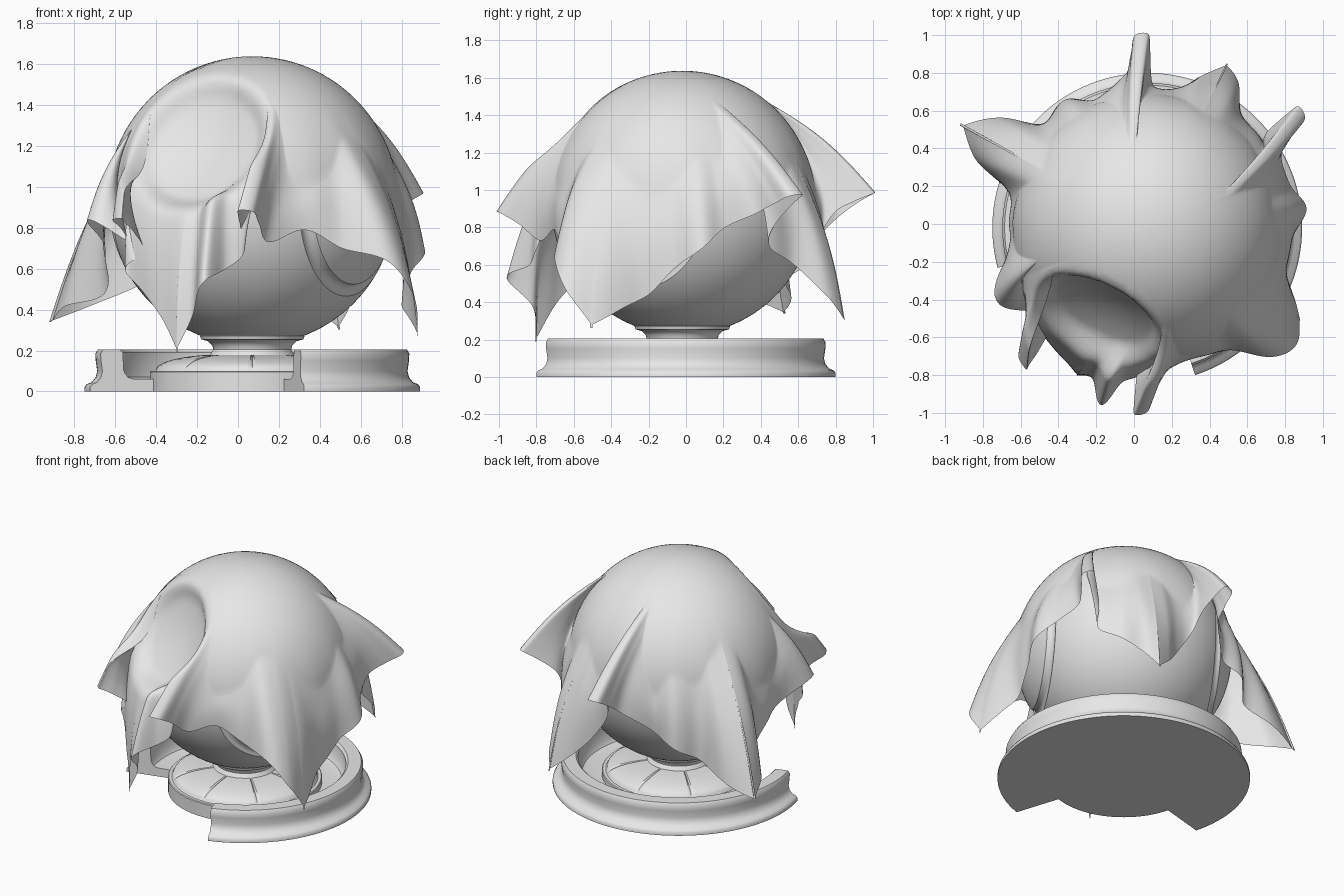
import bpy, bmesh, math
from math import sin, cos, radians, pi
from mathutils import Vector

if "Cube" in bpy.data.objects:
    bpy.data.objects.remove(bpy.data.objects["Cube"])

CENTER = Vector((0.07, -0.02, 0))
BALL = CENTER + Vector((0, 0, 0.925))
BALL_R = 0.70
CLOTH_R = 0.712

grey = bpy.data.materials.new("light grey")
grey.use_nodes = True
grey.diffuse_color = (0.8, 0.8, 0.8, 1)
grey.node_tree.nodes["Principled BSDF"].inputs["Base Color"].default_value = (0.8, 0.8, 0.8, 1)


def smoothstep(low, high, value):
    k = min(1, max(0, (value - low) / (high - low)))
    return k * k * (3 - 2 * k)


def direction(azimuth, elevation=0):
    a, e = radians(azimuth), radians(elevation)
    return Vector((cos(a) * cos(e), sin(a) * cos(e), sin(e)))


def finish(name, bm, location, angle=35):
    bmesh.ops.remove_doubles(bm, verts=bm.verts, dist=0.00001)
    bmesh.ops.recalc_face_normals(bm, faces=bm.faces)
    mesh = bpy.data.meshes.new(name)
    bm.to_mesh(mesh)
    bm.free()
    obj = bpy.data.objects.new(name, mesh)
    obj.location = location
    bpy.context.collection.objects.link(obj)
    mesh.materials.append(grey)
    bpy.ops.object.select_all(action='DESELECT')
    obj.select_set(True)
    bpy.context.view_layer.objects.active = obj
    bpy.ops.object.shade_smooth_by_angle(angle=radians(angle))
    return obj


def grid_faces(bm, rows, wrap):
    """Bridge neighbouring rows of vertices with quads."""
    pairs = zip(rows, rows[1:] + rows[:1]) if wrap else zip(rows, rows[1:])
    for a, b in pairs:
        for i in range(len(a) - 1):
            bm.faces.new((a[i], b[i], b[i + 1], a[i + 1]))


def lathe(name, profile, location, start=0, end=360, steps=96, shape=None):
    """Sweep a radius/height profile around z; a partial sweep is capped."""
    full = end - start == 360
    bm = bmesh.new()
    rows = []
    for i in range(steps if full else steps + 1):
        azimuth = start + (end - start) * i / steps
        row = []
        for r, z in profile:
            drop = shape(azimuth, r, z) if shape else 0
            p = direction(azimuth) * r
            row.append(bm.verts.new((p.x, p.y, z - drop)))
        rows.append(row)
    grid_faces(bm, rows, full)
    if not full:
        bm.faces.new(rows[0])
        bm.faces.new(rows[-1])
    return finish(name, bm, location)


# Base wall, open at the front
wall = [(0.48, 0), (0.82, 0), (0.82, 0.02), (0.81, 0.035), (0.785, 0.045),
        (0.765, 0.07), (0.758, 0.1), (0.765, 0.15), (0.767, 0.185), (0.755, 0.205),
        (0.67, 0.205), (0.655, 0.19), (0.65, 0.1), (0.63, 0.07), (0.6, 0.06),
        (0.48, 0.06), (0.48, 0)]
lathe("base_wall", wall, CENTER, -72, 195)


# Pedestal with a panelled dome
def seams(azimuth, r, z):
    near = abs((azimuth + 22.5) % 45 - 22.5)
    return 0.008 if near < 1 and 0.15 < r < 0.47 and z > 0.1 else 0


dome = [(0.16 + 0.31 * cos(k * pi / 20), 0.105 + 0.075 * sin(k * pi / 20)) for k in range(11)]
pedestal = [(0, 0), (0.5, 0), (0.5, 0.095), (0.495, 0.1), (0.475, 0.1)] + dome + [(0, 0.18)]
lathe("pedestal", pedestal, CENTER, steps=240, shape=seams)

# Flared neck
neck = [(0.21, 0.175), (0.2, 0.19), (0.19, 0.205), (0.195, 0.225), (0.215, 0.245),
        (0.25, 0.255), (0.255, 0.27), (0.24, 0.29), (0, 0.29)]
lathe("neck", neck, CENTER)

# Ball turned about its side-to-side axis, with a ring groove on each side
ball_profile = []
for k in range(181):
    a = pi * k / 180
    off = abs(min(k, 180 - k) - 38)
    r = BALL_R - 0.02 * (1 - smoothstep(1.5, 2.6, off))
    ball_profile.append((r * sin(a), r * cos(a)))
ball = lathe("ball", ball_profile, BALL)
ball.data.transform(direction(-30).to_track_quat('Z', 'Y').to_matrix().to_4x4())

# Round hollow in the front of the ball
hollow_axis = direction(-118, 28)
bm = bmesh.new()
bmesh.ops.create_uvsphere(bm, u_segments=64, v_segments=32, radius=0.6)
cutter = finish("hollow_cutter", bm, BALL + hollow_axis * 1.05)
cutter.hide_render = True
cut = ball.modifiers.new("hollow", 'BOOLEAN')
cut.object = cutter
cut.operation = 'DIFFERENCE'
bpy.context.view_layer.objects.active = ball
bpy.ops.object.modifier_apply(modifier=cut.name)
bpy.data.objects.remove(cutter)

# Raised folds: azimuth on the ball, sideways lean, reach and hem height
folds = [(24, 14, 1.01, .97), (99, -8, 1.02, .98), (205, 24, .97, .84), (280, -13, .97, .88)]

# Cloth hem between the folds: azimuth, radius, height
hem = [(7, .84, .69), (14, .79, .8), (36, .76, .7), (50, .78, .6), (58, .9, .44),
       (64, .95, .32), (70, .86, .42), (77, .75, .56), (88, .74, .76),
       (112, .72, .7), (122, .8, .62), (135, .78, .52), (143, .96, .43),
       (151, 1.11, .35), (158, .98, .42), (166, .74, .48), (180, .71, .66),
       (191, .76, .76), (197, .88, .84), (214, .8, .62), (228, .79, .49),
       (237, .82, .37), (244.6, .86, .21), (250, .84, .38), (255.5, .97, .53),
       (261, .82, .6), (269, .78, .68), (292, .73, .79), (304, .78, .7),
       (314, .94, .64), (322, 1, .46), (329, .94, .28), (337, .82, .37),
       (346, .75, .44), (356, .77, .57)]

# Each fold swells to a rounded end on a narrow neck
for base, lean, reach, height in folds:
    for offset, back, drop in [(5, .21, .1), (3.2, .1, .04), (2, 0, 0)]:
        hem.append((base - offset, reach - back, height - drop))
        hem.append((base + offset, reach - back, height - drop * 1.5))
hem.sort()
# Doubling the lowest points keeps the four cloth corners sharp
hem = [p for p in hem for _ in range(2 if p[2] < 0.36 else 1)]


def hem_points(steps):
    n = len(hem)
    for i in range(n):
        pts = []
        for j in range(i - 1, i + 3):
            a, r, z = hem[j % n]
            pts.append(Vector((a + 360 * (j // n), r, z)))
        p, q, s, t = pts
        for k in range(steps):
            u = k / steps
            yield 0.5 * (2 * q + (s - p) * u + (2 * p - 5 * q + 4 * s - t) * u ** 2
                         + (3 * q - p - 3 * s + t) * u ** 3)


def lean_at(azimuth):
    return sum(lean * math.exp(-(((azimuth - base + 180) % 360 - 180) / 8) ** 2)
               for base, lean, reach, height in folds)


def sag(p):
    """Let the cloth sink into the hollow of the ball."""
    along = p.dot(hollow_axis)
    side = (p - hollow_axis * along).length
    if along < 0:
        return p
    sunk = min(along, 0.59 - 0.08 * max(0, 1 - (side / 0.38) ** 2))
    return p + hollow_axis * (sunk - along) * (1 - smoothstep(0.27, 0.44, side))


# Cloth lies on the ball, leaves it at a tangent and hangs to the hem
ON_BALL, HANGING = 24, 28
bm = bmesh.new()
columns = []
for azimuth, radius, height in hem_points(8):
    end = direction(azimuth + lean_at(azimuth)) * radius + Vector((0, 0, height - BALL.z))
    polar = math.atan2(radius, end.z)
    leave = polar - math.acos(min(1, CLOTH_R / end.length))
    start = direction(azimuth, 90 - math.degrees(leave)) * CLOTH_R
    column = []
    for k in range(ON_BALL):
        tilt = 90 - math.degrees(leave) * k / ON_BALL
        column.append(direction(azimuth, tilt) * CLOTH_R)
    bow = start.normalized() * (end - start).length * 0.05
    for k in range(HANGING + 1):
        p = start.lerp(end, k / HANGING) + bow * sin(pi * k / HANGING)
        if p.length < CLOTH_R:
            p = p.normalized() * CLOTH_R
        column.append(p)
    for k, p in enumerate(column):
        amount = smoothstep(0.3, 0.7, k / len(column)) * 0.006
        ripple = 1 + amount * (1 + sin(radians(azimuth) * 21 + p.z * 3))
        column[k] = bm.verts.new(sag(p * ripple))
    columns.append(column)
grid_faces(bm, columns, True)
finish("draped_cloth", bm, BALL, angle=70)
